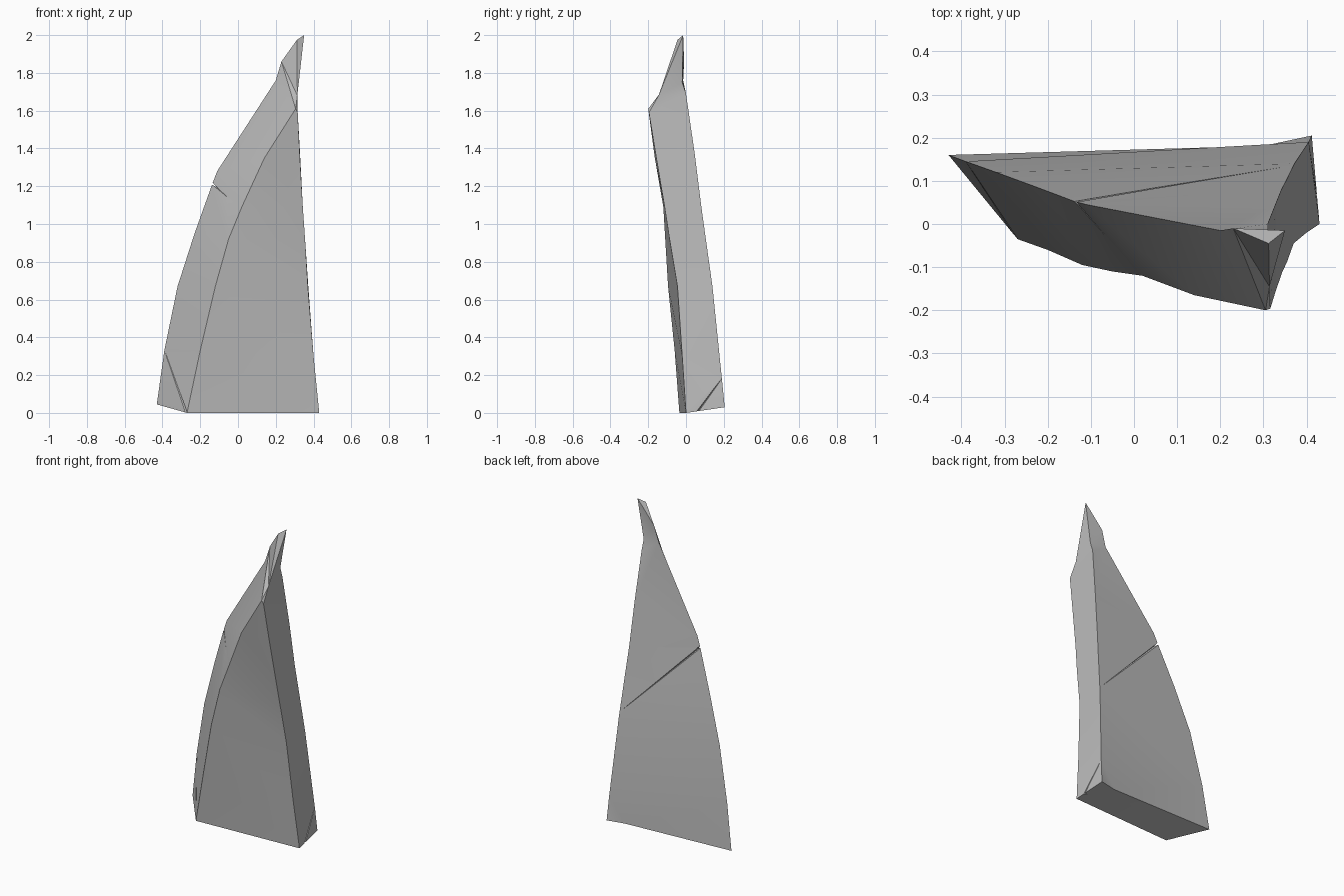
import bpy
import bmesh
from mathutils import Vector

cube = bpy.data.objects.get("Cube")
if cube:
    bpy.data.objects.remove(cube, do_unlink=True)

stone = bpy.data.materials.new("grey stone")
stone.use_nodes = True
GREY = (0.5, 0.5, 0.5, 1)
stone.diffuse_color = GREY
stone.node_tree.nodes["Principled BSDF"].inputs["Base Color"].default_value = GREY


def make_object(name, bm):
    bmesh.ops.recalc_face_normals(bm, faces=bm.faces)
    mesh = bpy.data.meshes.new(name)
    bm.to_mesh(mesh)
    bm.free()
    mesh.materials.append(stone)
    obj = bpy.data.objects.new(name, mesh)
    bpy.context.collection.objects.link(obj)
    return obj


# Four long edges of the shard, from the base up
front_left = [(-.27, -.035, 0), (-.2, -.06, .33), (-.12, -.095, .67), (-.05, -.11, .92),
              (.02, -.12, 1.09), (.14, -.165, 1.35), (.305, -.2, 1.61)]
front_right = [(.43, 0, 0), (.4, -.02, .3), (.37, -.045, .67), (.355, -.087, .92),
               (.343, -.113, 1.09), (.328, -.157, 1.35), (.316, -.196, 1.59)]
back_right = [(.412, .205, .03), (.405, .19, .18), (.372, .14, .67), (.355, .105, .92),
              (.342, .08, 1.1), (.328, .045, 1.38), (.31, 0, 1.69)]
back_left = [(-.43, .16, .045), (-.39, .145, .33), (-.32, .12, .67), (-.23, .087, .95),
             (-.137, .052, 1.21), (-.11, .045, 1.28), (.2, -.015, 1.76)]

bm = bmesh.new()
F, R, B, L = [[bm.verts.new(p) for p in edge]
              for edge in (front_left, front_right, back_right, back_left)]
kink = bm.verts.new((.3, .181, .03))

# Sides
for i in range(len(F) - 1):
    for a, b in ((F, R), (R, B), (B, L), (L, F)):
        if i == 0 and a is B:
            bm.faces.new((B[0], kink, B[1]))
            bm.faces.new((kink, L[0], L[1], B[1]))
        else:
            bm.faces.new((a[i], b[i], b[i + 1], a[i + 1]))

# Base
bm.faces.new((F[0], L[0], kink))
bm.faces.new((F[0], kink, R[0]))
bm.faces.new((R[0], kink, B[0]))

# Hooked peak
neck, crest, back, lip, tip = [bm.verts.new(p) for p in (
    (.314, -.145, 1.68), (.23, -.01, 1.86), (.31, -.02, 1.75),
    (.312, -.045, 1.975), (.35, -.015, 2))]
f, r, b, l = F[-1], R[-1], B[-1], L[-1]
for face in ((f, r, neck), (r, b, neck), (b, back, neck), (f, neck, crest), (f, crest, l),
             (l, crest, back), (l, back, b), (crest, neck, lip), (crest, lip, tip),
             (neck, tip, lip), (neck, back, tip), (back, crest, tip)):
    bm.faces.new(face)
bmesh.ops.triangulate(bm, faces=bm.faces)
shard = make_object("stone_shard", bm)


# Tapering cracks, each cut by a thin wedge
def cut_crack(start, end, inward, width):
    start, end, inward = Vector(start), Vector(end), Vector(inward).normalized()
    across = (end - start).cross(inward).normalized() * width
    bm = bmesh.new()
    outer = start - inward * .02
    points = [outer + across, outer - across, start + inward * .02,
              end - inward * .004, end + inward * .004]
    bmesh.ops.convex_hull(bm, input=[bm.verts.new(p) for p in points])
    cutter = make_object("crack_cutter", bm)
    cutter.hide_render = True
    mod = shard.modifiers.new("crack", "BOOLEAN")
    mod.operation = "DIFFERENCE"
    mod.solver = "EXACT"
    mod.object = cutter
    return cutter


cutters = [
    cut_crack((-.137, .052, 1.215), (.35, .135, .72), (.25, -1, -.15), .012),
    cut_crack((-.137, .052, 1.215), (-.02, -.105, 1.1), (.85, .5, -.3), .009),
    cut_crack((-.275, -.03, .005), (-.39, .143, .33), (.9, .4, 0), .012),
    cut_crack((.426, .06, .005), (.404, .188, .18), (-1, 0, 0), .010),
]
bpy.context.view_layer.update()
cut = bpy.data.meshes.new_from_object(shard.evaluated_get(bpy.context.evaluated_depsgraph_get()))
shard.modifiers.clear()
shard.data = cut
for cutter in cutters:
    bpy.data.objects.remove(cutter, do_unlink=True)

bpy.ops.object.select_all(action="DESELECT")
shard.select_set(True)
bpy.context.view_layer.objects.active = shard
bpy.ops.object.shade_smooth_by_angle(angle=0.5)
